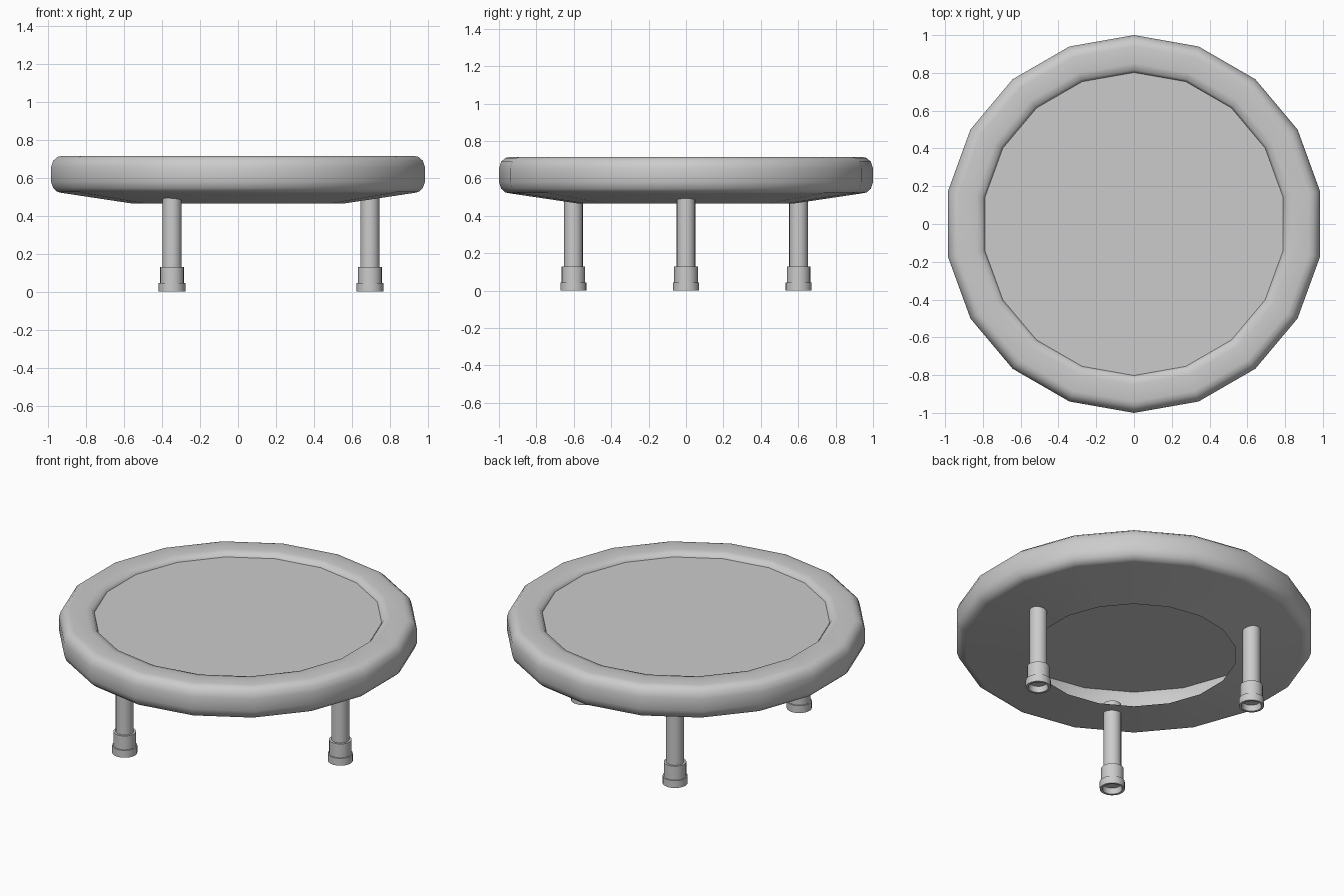
import bpy, bmesh, math

if "Cube" in bpy.data.objects:
    bpy.data.objects.remove(bpy.data.objects["Cube"])


def lathe(name, profile, sides, loc=(0, 0, 0), closed=False, angle=35):
    """Revolve (radius, z) points round z; radius 0 at either end makes a cap."""
    bm = bmesh.new()
    rings = []
    for r, z in profile:
        if r == 0:
            rings.append([bm.verts.new((0, 0, z))] * sides)
        else:
            rings.append([bm.verts.new((r * math.cos(a), r * math.sin(a), z))
                          for a in (math.pi / 2 + 2 * math.pi * i / sides for i in range(sides))])
    pairs = list(zip(rings, rings[1:]))
    if closed:
        pairs.append((rings[-1], rings[0]))
    for a, b in pairs:
        for i in range(sides):
            j = (i + 1) % sides
            bm.faces.new(list(dict.fromkeys((a[i], a[j], b[j], b[i]))))
    mesh = bpy.data.meshes.new(name)
    bm.to_mesh(mesh)
    bm.free()
    ob = bpy.data.objects.new(name, mesh)
    bpy.context.collection.objects.link(ob)
    ob.location = loc
    bpy.ops.object.select_all(action='DESELECT')
    ob.select_set(True)
    bpy.context.view_layer.objects.active = ob
    bpy.ops.object.shade_smooth_by_angle(angle=math.radians(angle))
    return ob


SIDES = 18

# padded rim, a rounded 18-sided ring
lathe("rim_pad", [(0.94, 0.52), (0.965, 0.525), (0.988, 0.545), (1.0, 0.58),
                  (1.0, 0.655), (0.988, 0.69), (0.965, 0.71), (0.94, 0.715),
                  (0.85, 0.715), (0.815, 0.708), (0.80, 0.685), (0.80, 0.58),
                  (0.812, 0.545), (0.835, 0.525), (0.86, 0.52)],
      SIDES, closed=True, angle=60)

# flat jumping mat
lathe("mat", [(0, 0.69), (0.802, 0.69)], SIDES)

# sloping skirt under the rim, open in the middle
lathe("under_skirt", [(0.57, 0.465), (0.94, 0.52)], SIDES)

# three round legs with sleeve and hollow rubber foot
leg = [(0, 0.54), (0.05, 0.54), (0.05, 0.13), (0.063, 0.13), (0.063, 0.045),
       (0.07, 0.045), (0.07, 0), (0.056, 0), (0.05, 0.035), (0, 0.035)]
for k in range(3):
    a = 2 * math.pi * k / 3
    lathe(f"leg_{k + 1}", leg[::-1], 20, (0.695 * math.cos(a), 0.695 * math.sin(a), 0))
